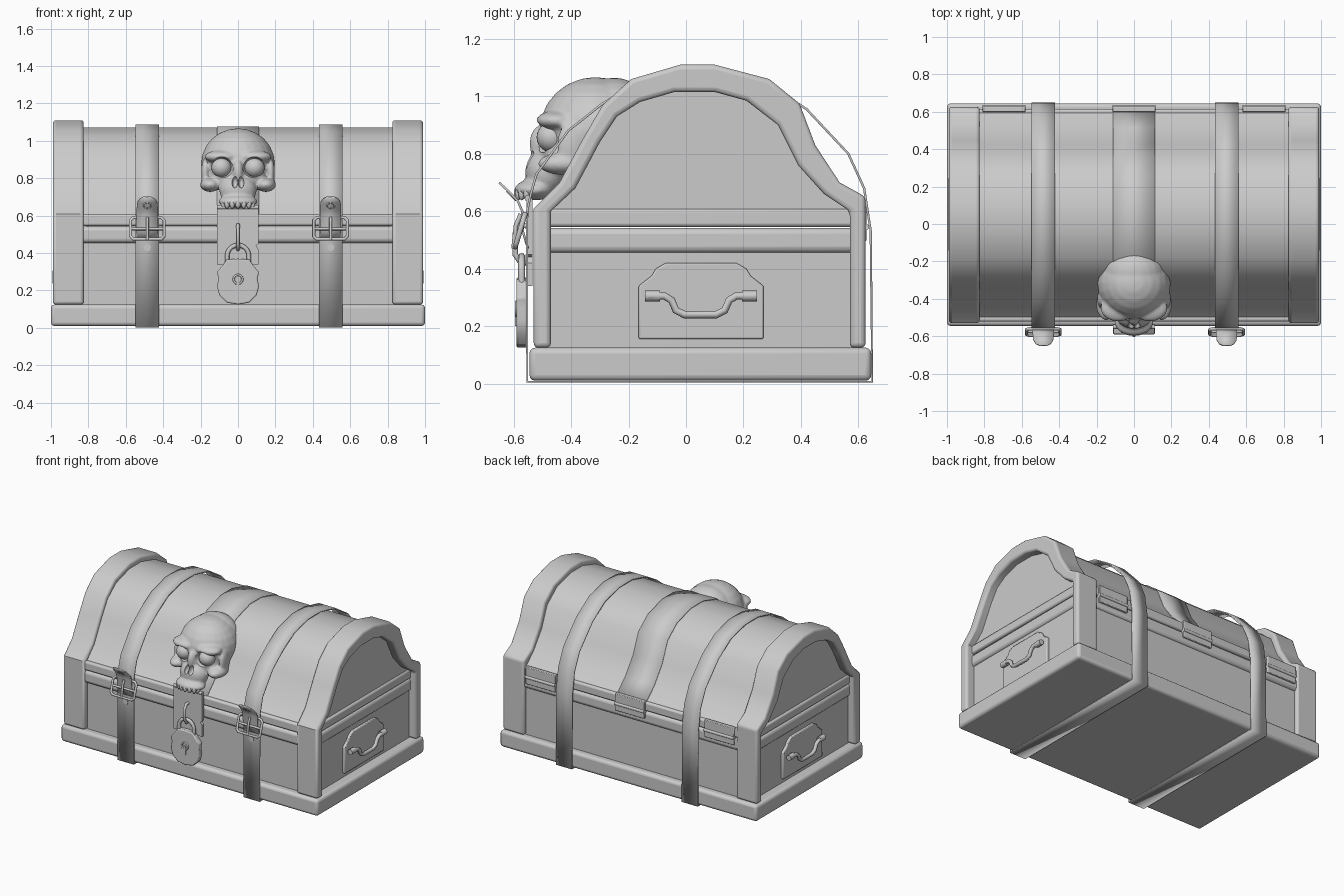
import bpy, bmesh
from math import cos, sin, pi
from mathutils import Matrix, Vector

if "Cube" in bpy.data.objects:
    bpy.data.objects.remove(bpy.data.objects["Cube"])


def finish(name, bm, bevel=0.0, seg=2, angle=35):
    bmesh.ops.recalc_face_normals(bm, faces=bm.faces)
    me = bpy.data.meshes.new(name)
    bm.to_mesh(me)
    bm.free()
    ob = bpy.data.objects.new(name, me)
    bpy.context.collection.objects.link(ob)
    if bevel:
        m = ob.modifiers.new("bevel", 'BEVEL')
        m.width, m.segments = bevel, seg
        m.limit_method, m.angle_limit = 'ANGLE', 0.9
    smooth(ob, angle)
    return ob


def smooth(ob, angle=35):
    bpy.ops.object.select_all(action='DESELECT')
    ob.select_set(True)
    bpy.context.view_layer.objects.active = ob
    bpy.ops.object.shade_smooth_by_angle(angle=angle * pi / 180)


def prism(name, pts, a, b, axis='x', bevel=0.0, seg=2):
    """Extrude a (y,z) outline along x, or an (x,z) outline along y."""
    bm = bmesh.new()
    at = (lambda p, t: (t, p[0], p[1])) if axis == 'x' else (lambda p, t: (p[0], t, p[1]))
    lo, hi = ([bm.verts.new(at(p, t)) for p in pts] for t in (a, b))
    bm.faces.new(lo)
    bm.faces.new(hi)
    for i in range(len(pts)):
        j = (i + 1) % len(pts)
        bm.faces.new((lo[i], lo[j], hi[j], hi[i]))
    return finish(name, bm, bevel, seg)


def box(name, x, y, z, bevel=0.0, seg=2):
    return prism(name, [(y[0], z[0]), (y[1], z[0]), (y[1], z[1]), (y[0], z[1])], *x, bevel=bevel, seg=seg)


def ribbon(name, path, cx, widths, thick, closed=False):
    """Flat strip along a (y,z) path, given half widths, thickened."""
    bm = bmesh.new()
    rows = [[bm.verts.new((cx + s * w, y, z)) for s in (-1, 1)] for (y, z), w in zip(path, widths)]
    for i in range(len(rows) if closed else len(rows) - 1):
        a, b = rows[i], rows[(i + 1) % len(rows)]
        bm.faces.new((a[0], a[1], b[1], b[0]))
    ob = finish(name, bm)
    m = ob.modifiers.new("thickness", 'SOLIDIFY')
    m.thickness, m.offset = thick, 0
    return ob


def tube(name, pts, r, cyclic=False):
    cu = bpy.data.curves.new(name, 'CURVE')
    cu.dimensions = '3D'
    cu.bevel_depth, cu.bevel_resolution, cu.use_fill_caps = r, 2, True
    sp = cu.splines.new('POLY')
    sp.points.add(len(pts) - 1)
    for p, c in zip(sp.points, pts):
        p.co = (*c, 1)
    sp.use_cyclic_u = cyclic
    ob = bpy.data.objects.new(name, cu)
    bpy.context.collection.objects.link(ob)
    return ob


def balls(name, specs, seg=24):
    """Ellipsoids given as (centre, radii) in one mesh."""
    bm = bmesh.new()
    for c, r in specs:
        bmesh.ops.create_uvsphere(bm, u_segments=seg, v_segments=seg // 2, radius=1,
                                  matrix=Matrix.Translation(c) @ Matrix.Diagonal((*r, 1)))
    return finish(name, bm, angle=80)


# Arch profiles (y, z), front foot to back foot
outer = [(-.53, .125), (-.53, .61), (-.44, .70), (-.36, .85), (-.29, .97), (-.19, 1.06), (-.02, 1.11),
         (.10, 1.11), (.29, 1.06), (.395, .975), (.45, .83), (.535, .70), (.625, .65), (.625, .125)]
inner = [(-.47, .125), (-.47, .60), (-.385, .68), (-.30, .84), (-.24, .93), (-.16, .98), (-.04, 1.015),
         (.10, 1.015), (.21, .985), (.32, .90), (.39, .76), (.48, .66), (.57, .60), (.57, .125)]
lid = [tuple(Vector(a).lerp(Vector(b), .6)) for a, b in zip(inner, outer)][1:-1]
lid = [(lid[0][0], .60)] + lid[1:-1] + [(lid[-1][0], .60)]

# Chest body, plinth and rims
box("plinth", (-1, 1), (-.545, .645), (.01, .125), .02, 3)
box("body", (-.93, .93), (-.495, .598), (.12, .47))
box("body_rim", (-.945, .945), (-.522, .615), (.455, .542), .022, 3)
box("lid_rim", (-.945, .945), (-.522, .615), (.545, .608), .012)
prism("lid", lid, -.93, .93)

# Padded end arches with corner posts
for s in (-1, 1):
    prism("end_arch", outer + inner[::-1], s * .825, s * .99, bevel=.016, seg=3)

# Raised centre plate over the lid
ribbon("lid_centre_plate", [(y, z + .003) for y, z in lid], 0, [.113] * len(lid), .006)

# Straps all the way round, with buckles and tongues
loop = [(-.553, .006), (-.553, .60), (-.54, .66), (-.52, .73), (-.41, .88), (-.29, .975), (-.17, 1.045),
        (-.02, 1.083), (.12, 1.083), (.28, 1.045), (.42, .955), (.565, .80), (.62, .68), (.643, .53), (.648, .006)]
tongue = [(-.55, .47), (-.568, .53), (-.57, .60), (-.585, .635), (-.62, .672), (-.64, .69), (-.65, .70)]
for cx in (-.485, .495):
    ribbon("strap", loop, cx, [.063] * len(loop), .008, True)
    ribbon("strap_tongue", tongue, cx, [.057, .057, .057, .057, .053, .04, .02], .008)
    tube("buckle_frame", [(cx + x, y, z) for x, y, z in (
        (-.075, -.56, .59), (.075, -.56, .59), (.09, -.565, .575), (.09, -.59, .49),
        (.075, -.595, .475), (-.075, -.595, .475), (-.09, -.59, .49), (-.09, -.565, .575))], .009, True)
    tube("buckle_bar", [(cx - .09, -.575, .53), (cx + .09, -.575, .53)], .008)
    tube("buckle_prong", [(cx, -.575, .59), (cx, -.592, .55), (cx, -.60, .47)], .008)
    tube("tongue_eyelet", [(cx + .022 * cos(t * pi / 6), -.607 - .014 * sin(t * pi / 6), .655 + .014 * sin(t * pi / 6))
                           for t in range(12)], .005, True)
    tube("strap_eyelet", [(cx, -.553, .43), (cx, -.559, .43)], .02)

# Side handles on cut-corner plates
plate = [(-.165, .155), (-.165, .34), (-.12, .375), (-.105, .40), (-.07, .42), (.175, .42),
         (.21, .40), (.225, .375), (.27, .34), (.27, .155)]
grip = [(-.13, .305), (-.075, .305), (-.05, .29), (-.035, .255), (-.005, .24), (.105, .24),
        (.135, .255), (.15, .29), (.175, .305), (.235, .305)]
for s in (-1, 1):
    prism("handle_plate", plate, s * .925, s * .948, bevel=.006)
    tube("handle_grip", [(s * .978, y, z) for y, z in grip], .013)
    for y0 in (-.142, .195):
        tube("handle_socket", [(s * .972, y0, .305), (s * .972, y0 + .052, .305)], .019)

# Back hinges
for cx in (-.695, 0, .695):
    box("hinge_leaf", (cx - .115, cx + .115), (.60, .628), (.495, .615), .004)
    tube("hinge_pin", [(cx - .115, .626, .545), (cx + .115, .626, .545)], .011)

# Hasp plate, staple, padlock
hasp = [(-.113, .645), (.11, .645), (.11, .45), (.095, .44), (.11, .42), (.11, .34), (-.113, .34)]
prism("hasp_plate", hasp, -.555, -.535, 'y')
tube("hasp_hinge", [(-.113, -.55, .645), (.11, -.55, .645)], .012)
tube("staple", [(0, -.545, .55), (0, -.575, .55), (0, -.595, .52), (0, -.595, .45), (0, -.575, .42), (0, -.545, .42)], .01)
half = [(0, .37), (.06, .365), (.085, .33), (.112, .30), (.105, .265), (.112, .22), (.10, .175), (.06, .135), (0, .125)]
lock = half + [(-x, z) for x, z in half[-2:0:-1]]
prism("padlock_body", lock, -.59, -.552, 'y', .007)
shackle = [(.058 * cos(t * pi / 10), -.572, .385 + .058 * sin(t * pi / 10)) for t in range(11)]
tube("padlock_shackle", [(.058, -.572, .34)] + shackle + [(-.058, -.572, .34)], .012)
tube("keyhole_ring", [(.024 * cos(t * pi / 6), -.59, .26 + .024 * sin(t * pi / 6)) for t in range(12)], .006, True)
box("keyhole_slot", (-.008, .008), (-.595, -.58), (.20, .262))

# Skull ornament: blended ellipsoids with carved sockets
parts = [((0, -.315, .88), (.197, .195, .187)), ((0, -.25, .93), (.165, .135, .135)),
         ((0, -.43, .81), (.145, .085, .10)), ((0, -.485, .735), (.10, .075, .085)),
         ((0, -.525, .675), (.105, .072, .037)), ((0, -.505, .835), (.03, .04, .065))]
for s in (-1, 1):
    parts += [((s * .085, -.45, .915), (.095, .072, .035)), ((s * .148, -.43, .765), (.055, .085, .038)),
              ((s * .175, -.40, .83), (.022, .05, .08))]
skull = balls("skull", parts)
m = skull.modifiers.new("blend", 'REMESH')
m.mode, m.voxel_size = 'VOXEL', .009
m = skull.modifiers.new("soften", 'SMOOTH')
m.factor, m.iterations = .5, 4
cuts = [((s * .088, -.53, .857), (.064, .085, .058)) for s in (-1, 1)]
cuts += [((s * .017, -.56, .782), (.017, .045, .034)) for s in (-1, 1)]
cutter = balls("socket_cutter", cuts)
cutter.hide_render = True
m = skull.modifiers.new("sockets", 'BOOLEAN')
m.operation, m.object, m.solver = 'DIFFERENCE', cutter, 'EXACT'
m.use_self = True
bpy.ops.object.select_all(action='DESELECT')
skull.select_set(True)
bpy.context.view_layer.objects.active = skull
bpy.ops.object.convert(target='MESH')
bpy.data.objects.remove(cutter)
smooth(skull, 45)
for s in (-1, 1):
    balls("skull_eye", [((s * .088, -.468, .857), (.054, .052, .052))])

# Row of teeth under the upper jaw
for i in range(7):
    a = (i - 3) * .36
    balls("skull_tooth", [((.088 * sin(a), -.525 - .062 * cos(a), .662), (.014, .012, .024))], 12)
